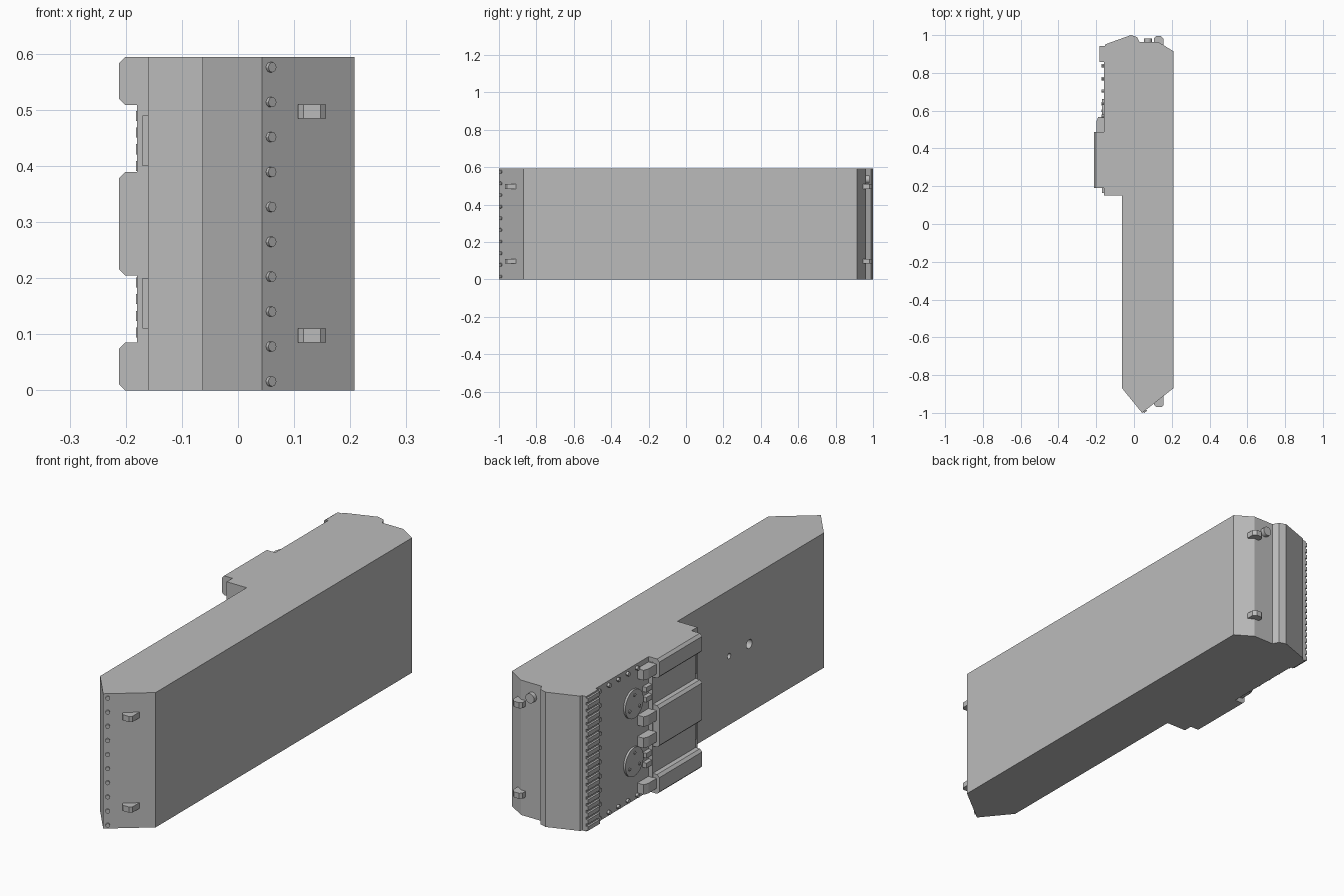
import bpy, bmesh, math
from mathutils import Matrix, Vector

H = 0.594          # overall height
SIDE = -0.16       # x of the equipment side face

cube = bpy.data.objects.get("Cube")
if cube:
    bpy.data.objects.remove(cube, do_unlink=True)

grey = bpy.data.materials.new("plain_grey")
grey.use_nodes = True
grey.diffuse_color = (0.5, 0.5, 0.5, 1)
grey.node_tree.nodes["Principled BSDF"].inputs["Base Color"].default_value = (0.5, 0.5, 0.5, 1)


def finish(name, bm):
    bmesh.ops.recalc_face_normals(bm, faces=bm.faces)
    mesh = bpy.data.meshes.new(name)
    bm.to_mesh(mesh)
    bm.free()
    mesh.materials.append(grey)
    obj = bpy.data.objects.new(name, mesh)
    bpy.context.collection.objects.link(obj)
    return obj


def prism(name, points, axis, lo, hi):
    """Extrude an outline: (x, y) along z, or (x, z) along y."""
    place = (lambda a, b, c: (a, b, c)) if axis == "z" else (lambda a, b, c: (a, c, b))
    bm = bmesh.new()
    face = bm.faces.new([bm.verts.new(place(a, b, lo)) for a, b in points])
    moved = bmesh.ops.extrude_face_region(bm, geom=[face])["geom"]
    shift = Vector(place(0, 0, hi - lo))
    bmesh.ops.translate(bm, vec=shift, verts=[v for v in moved if isinstance(v, bmesh.types.BMVert)])
    return finish(name, bm)


def box(name, x, y, z):
    return prism(name, [(x[0], y[0]), (x[1], y[0]), (x[1], y[1]), (x[0], y[1])], "z", *z)


def discs(name, centres, direction, radius, depth, sides=16):
    """Short cylinders centred on the given points, lying along a direction."""
    turn = Vector(direction).to_track_quat("Z", "Y").to_matrix().to_4x4()
    bm = bmesh.new()
    for c in centres:
        bmesh.ops.create_cone(bm, cap_ends=True, segments=sides, radius1=radius, radius2=radius,
                              depth=depth, matrix=Matrix.Translation(c) @ turn)
    obj = finish(name, bm)
    bpy.ops.object.select_all(action="DESELECT")
    obj.select_set(True)
    bpy.context.view_layer.objects.active = obj
    bpy.ops.object.shade_smooth_by_angle()
    return obj


# Main hull
hull = prism("hull", [
    (-0.063, 0.15), (-0.063, -0.87), (0.043, -1.0), (0.208, -0.87), (0.208, 0.915),
    (0.13, 0.963), (0.03, 0.963), (0.016, 0.99), (-0.016, 1.0), (-0.15, 0.952),
    (-0.155, 0.942), (-0.173, 0.942), (-0.173, 0.857), (SIDE, 0.857), (SIDE, 0.15)], "z", 0, H)

# Two round holes in the thin side
for name, y, r in (("large_hole", -0.35, 0.02), ("small_hole", -0.21, 0.012)):
    cutter = discs(name + "_cutter", [(-0.063, y, 0.303)], (1, 0, 0), r, 0.05)
    cutter.hide_render = True
    cutter.hide_set(True)
    cut = hull.modifiers.new(name, "BOOLEAN")
    cut.operation, cut.object, cut.solver = "DIFFERENCE", cutter, "EXACT"

# Ribbed corner strip
RIBS = 20
for i in range(RIBS):
    z = H * i / RIBS
    box("corner_rib", (-0.182, -0.172), (0.857, 0.942), (z + 0.005, z + 0.023))

# Rivet rows on the pointed end and around the equipment panel
levels = [0.016 + 0.0622 * i for i in range(10)]
discs("end_rivets", [(0.057, -0.989, z) for z in levels], (0.62, -0.78, 0), 0.009, 0.014, 12)
panel = [(SIDE - 0.002, 0.838, z) for z in levels]
panel += [(SIDE - 0.002, 0.77 - 0.066 * i, z) for i in range(4) for z in (0.016, 0.576)]
discs("panel_rivets", panel, (-1, 0, 0), 0.009, 0.018, 12)

# Round hatches with bolts
for z in (0.175, 0.43):
    discs("hatch", [(SIDE, 0.6, z)], (-1, 0, 0), 0.063, 0.018, 32)
    bolts = [(SIDE - 0.009, 0.6 + 0.04 * math.cos(a), z + 0.04 * math.sin(a))
             for a in (math.pi / 2, math.pi * 7 / 6, math.pi * 11 / 6)]
    discs("hatch_bolts", bolts, (-1, 0, 0), 0.007, 0.008, 10)

# Backing plate and three chamfered blocks
box("backing_plate", (-0.18, SIDE + 0.01), (0.19, 0.49), (0.02, H - 0.02))
C = 0.011
for name, lo, hi in (("lower_block", 0, 0.085), ("middle_block", 0.205, 0.389), ("upper_block", 0.509, H)):
    prism(name, [(SIDE + 0.01, lo), (-0.212 + C, lo), (-0.212, lo + C), (-0.212, hi - C),
                 (-0.212 + C, hi), (SIDE + 0.01, hi)], "y", 0.19, 0.488)

# Wedge lugs behind the blocks
for z in (0.045, 0.25, 0.344, H - 0.045):
    prism("wedge_lug", [(SIDE + 0.01, 0.48), (-0.198, 0.48), (-0.198, 0.545),
                        (-0.19, 0.567), (SIDE + 0.01, 0.567)], "z", z - 0.022, z + 0.022)

# Small hinge brackets and cover strips in the gaps
for z in (0.155, 0.445):
    for dz in (-0.022, 0.022):
        box("hinge_bracket", (-0.178, SIDE + 0.01), (0.485, 0.53), (z + dz - 0.011, z + dz + 0.011))
    box("gap_strip", (-0.17, SIDE + 0.01), (0.165, 0.2), (z - 0.045, z + 0.045))

# Rounded lifting lugs on both ends
for z in (0.098, 0.497):
    prism("front_lug", [(0.107, -0.93), (0.107, -0.958), (0.117, -0.968), (0.147, -0.968),
                        (0.157, -0.958), (0.157, -0.9), (0.13, -0.9)], "z", z - 0.0125, z + 0.0125)
    prism("back_lug", [(0.107, 0.95), (0.107, 0.984), (0.117, 0.994), (0.143, 0.994),
                       (0.157, 0.98), (0.157, 0.935)], "z", z - 0.0125, z + 0.0125)

# Round cap on the back
discs("back_cap", [(0.074, 0.968, 0.535)], (0, 1, 0), 0.021, 0.028, 20)
